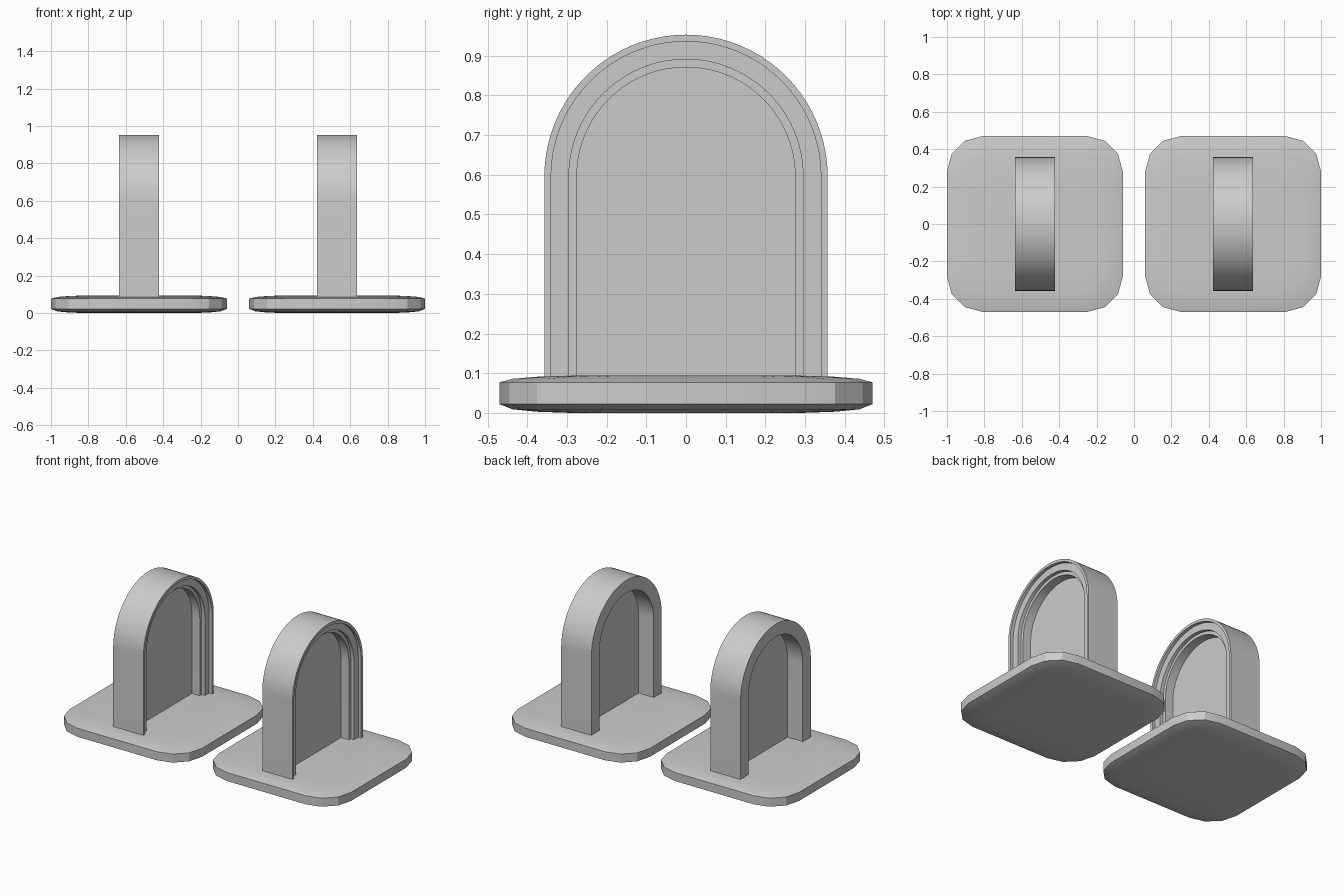
import bpy, bmesh
from math import pi, cos, sin, radians

if "Cube" in bpy.data.objects:
    bpy.data.objects.remove(bpy.data.objects["Cube"])

SPRING, FOOT, SEGS = 0.596, 0.085, 40


def finish(name, bm, x):
    bmesh.ops.recalc_face_normals(bm, faces=bm.faces)
    mesh = bpy.data.meshes.new(name)
    bm.to_mesh(mesh)
    bm.free()
    obj = bpy.data.objects.new(name, mesh)
    obj.location.x = x
    bpy.context.collection.objects.link(obj)
    bpy.ops.object.select_all(action='DESELECT')
    bpy.context.view_layer.objects.active = obj
    obj.select_set(True)
    bpy.ops.object.shade_smooth_by_angle(angle=radians(25))


def loft(rings, closed=True):
    # Skin a list of closed rings and cap both ends
    bm = bmesh.new()
    loops = [[bm.verts.new(p) for p in ring] for ring in rings]
    n = len(loops[0])
    for a, b in zip(loops, loops[1:]):
        for i in range(n):
            j = (i + 1) % n
            bm.faces.new((a[i], a[j], b[j], b[i]))
    bm.faces.new(loops[0])
    bm.faces.new(loops[-1])
    return bm


def arch_path(r):
    # (y, z) points of a round-headed opening of radius r
    arc = [(r * cos(pi * i / SEGS), SPRING + r * sin(pi * i / SEGS)) for i in range(SEGS + 1)]
    return [(r, FOOT)] + arc + [(-r, FOOT)]


def base(x):
    # Rounded square slab with softly domed top and bottom
    half, rad = 0.47, 0.19
    outline = []
    for q in range(4):
        cx = (half - rad) * (1 if q in (0, 3) else -1)
        cy = (half - rad) * (1 if q in (0, 1) else -1)
        for k in range(4):
            a = pi / 2 * (q + k / 3)
            outline.append((cx + rad * cos(a), cy + rad * sin(a)))
    layers = [(0.62, 0.0), (0.80, 0.003), (0.93, 0.009), (1, 0.022),
              (1, 0.077), (0.93, 0.086), (0.80, 0.091), (0.62, 0.094)]
    finish("base", loft([[(s * px, s * py, z) for px, py in outline] for s, z in layers]), x)


def arch(x):
    # Stepped moulding section (radius, depth) swept round the arch
    section = [(0.357, -0.1075), (0.357, 0.1075), (0.34, 0.1075), (0.34, 0.0875),
               (0.295, 0.0875), (0.295, 0.0655), (0.275, 0.0655), (0.275, -0.1075)]
    paths = [(arch_path(r), d) for r, d in section]
    rings = [[(d, *p[i]) for p, d in paths] for i in range(SEGS + 3)]
    finish("stepped_arch", loft(rings), x)


def panel(x):
    # Thin panel closing the opening
    finish("back_panel", loft([[(d, y, z) for y, z in arch_path(0.276)] for d in (0.0, 0.01)]), x)


for cx in (-0.53, 0.53):
    base(cx)
    arch(cx)
    panel(cx)
